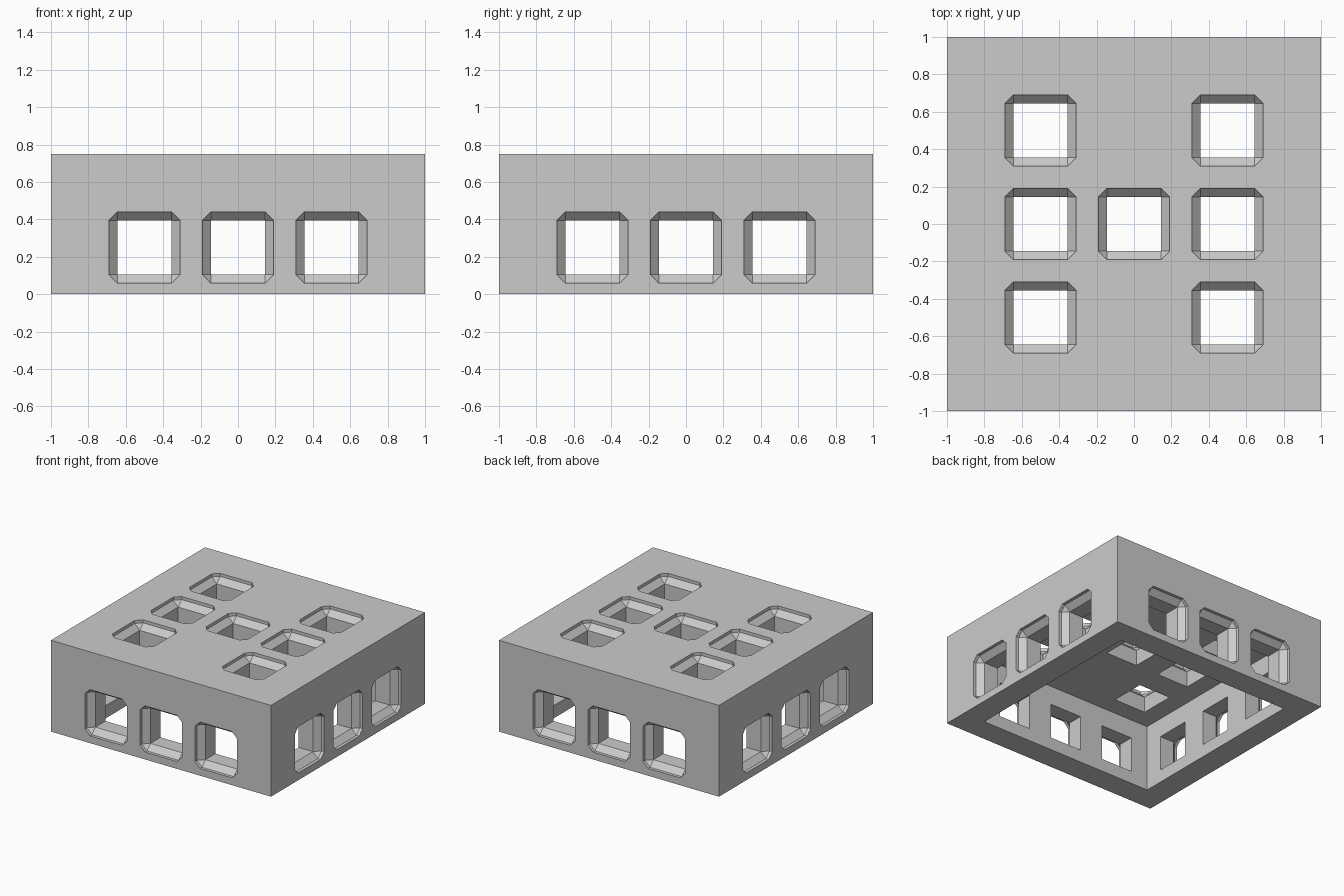
import bpy
import bmesh
from math import pi
from mathutils import Matrix, Vector

if "Cube" in bpy.data.objects:
    bpy.data.objects.remove(bpy.data.objects["Cube"], do_unlink=True)

HEIGHT = 0.75
WALL = 0.2
WINDOW = 0.38      # width of a window recess at the outer surface
CHAMFER = 0.045    # recess narrows by this much on each side
SINK = 0.07        # depth at which the recess meets the tunnel
SPACING = 0.5

grey = bpy.data.materials.new("plain_grey")
grey.use_nodes = True
grey.diffuse_color = (0.6, 0.6, 0.6, 1)
grey.node_tree.nodes["Principled BSDF"].inputs["Base Color"].default_value = grey.diffuse_color


def make_object(name, bm):
    bmesh.ops.recalc_face_normals(bm, faces=bm.faces)
    mesh = bpy.data.meshes.new(name)
    bm.to_mesh(mesh)
    bm.free()
    mesh.materials.append(grey)
    obj = bpy.data.objects.new(name, mesh)
    bpy.context.collection.objects.link(obj)
    return obj


def box(bm, size, centre):
    matrix = Matrix.Translation(centre) @ Matrix.Diagonal((*size, 1))
    return bmesh.ops.create_cube(bm, size=1, matrix=matrix)["verts"]


def window_mesh():
    """Chamfered block with a square tunnel, pointing inwards along -z."""
    bm = bmesh.new()
    tall = 0.3
    box(bm, (WINDOW, WINDOW, tall), (0, 0, tall / 2 - SINK))
    bmesh.ops.bevel(bm, geom=bm.edges[:], offset=CHAMFER, segments=1,
                    affect='EDGES', profile=0.5)
    bm.normal_update()
    end = min(bm.faces, key=lambda f: f.calc_center_median().z)
    tunnel = bmesh.ops.extrude_discrete_faces(bm, faces=[end])["faces"][0]
    bmesh.ops.translate(bm, verts=tunnel.verts, vec=Vector((0, 0, SINK - WALL - 0.05)))
    mesh = bpy.data.meshes.new("window_shape")
    bm.to_mesh(mesh)
    bm.free()
    return mesh


# Solid block and the cavity that leaves it open underneath
bm = bmesh.new()
box(bm, (2, 2, HEIGHT), (0, 0, HEIGHT / 2))
shell = make_object("hollow_block", bm)

bm = bmesh.new()
inner = 2 - 2 * WALL
box(bm, (inner, inner, HEIGHT), (0, 0, HEIGHT / 2 - WALL))
cavity = make_object("cavity_cutter", bm)

# Window positions: three on every side, seven in an H on top
places = []
for quarter in range(4):
    turn = Matrix.Rotation(quarter * pi / 2, 4, 'Z')
    for i in (-1, 0, 1):
        stand = Matrix.Translation((i * SPACING, -1, 0.25)) @ Matrix.Rotation(pi / 2, 4, 'X')
        places.append(turn @ stand)
for i in (-1, 0, 1):
    for j in (-1, 0, 1):
        if i != 0 or j == 0:
            places.append(Matrix.Translation((i * SPACING, j * SPACING, HEIGHT)))

shape = window_mesh()
bm = bmesh.new()
for place in places:
    placed = shape.copy()
    placed.transform(place)
    bm.from_mesh(placed)
    bpy.data.meshes.remove(placed)
bpy.data.meshes.remove(shape)
windows = make_object("window_cutter", bm)

# Cut the cavity and windows, then discard the cutters
for cutter in (cavity, windows):
    cutter.hide_render = True
    cut = shell.modifiers.new(cutter.name, 'BOOLEAN')
    cut.operation = 'DIFFERENCE'
    cut.solver = 'EXACT'
    cut.object = cutter

depsgraph = bpy.context.evaluated_depsgraph_get()
result = bpy.data.meshes.new_from_object(shell.evaluated_get(depsgraph))
shell.modifiers.clear()
shell.data = result
result.materials.clear()
result.materials.append(grey)
for face in result.polygons:
    face.material_index = 0
    face.use_smooth = False
for cutter in (cavity, windows):
    bpy.data.objects.remove(cutter, do_unlink=True)
